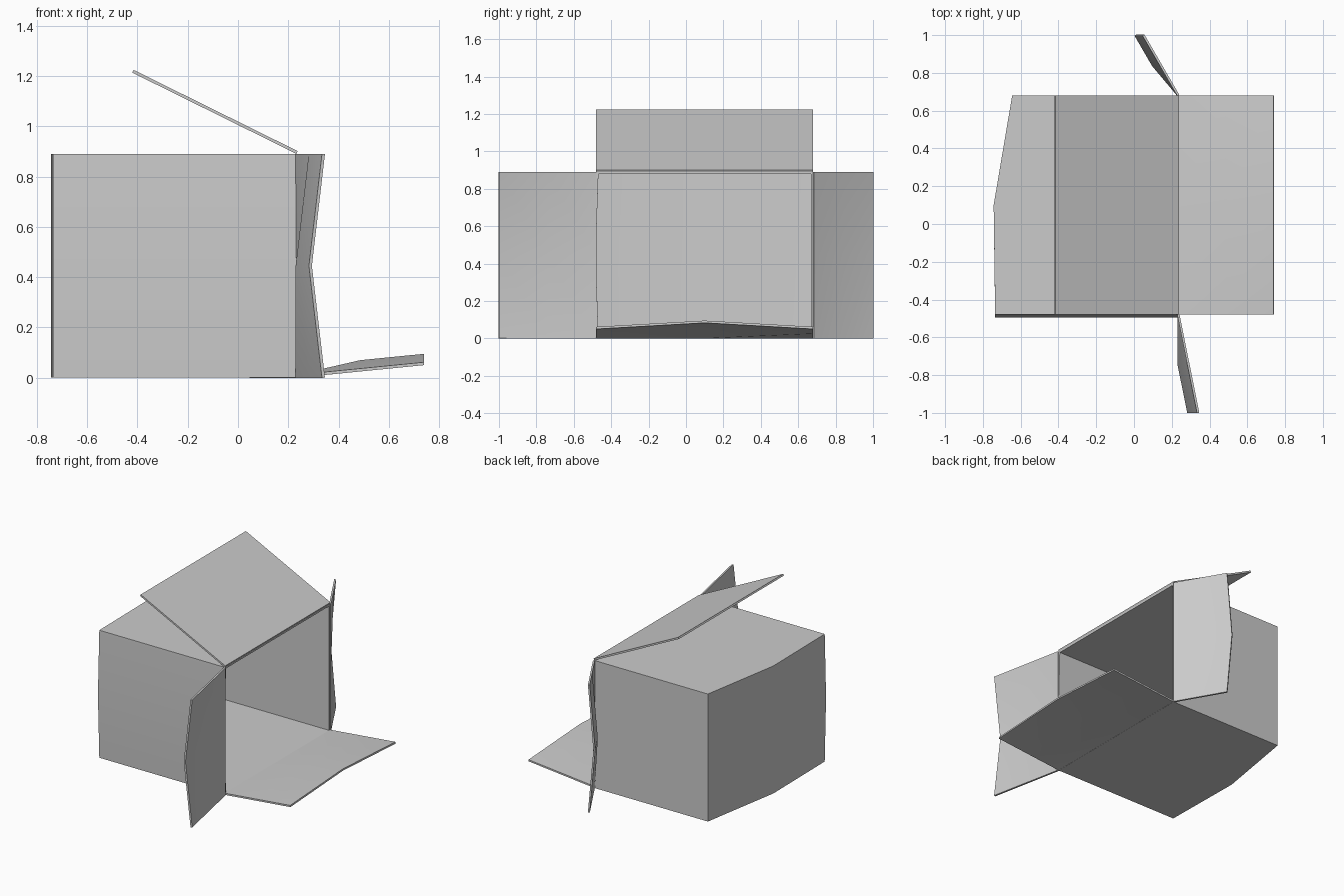
import bpy, bmesh
from mathutils import Vector

cube = bpy.data.objects.get("Cube")
if cube:
    bpy.data.objects.remove(cube)

card = bpy.data.materials.new("card_grey")
card.use_nodes = True
GREY = (0.6, 0.6, 0.6, 1)
card.diffuse_color = GREY
card.node_tree.nodes["Principled BSDF"].inputs["Base Color"].default_value = GREY

FRONT, BACK, RIM, TOP = -0.48, 0.68, 0.235, 0.89
THICK = 0.012


def finish(bm, name, offset):
    """Turn a sheet into card with thickness and soft bends."""
    mesh = bpy.data.meshes.new(name)
    bm.to_mesh(mesh)
    bm.free()
    obj = bpy.data.objects.new(name, mesh)
    bpy.context.collection.objects.link(obj)
    mesh.materials.append(card)
    mod = obj.modifiers.new("thickness", 'SOLIDIFY')
    mod.thickness = THICK
    mod.offset = offset
    mod.use_even_offset = True
    bpy.ops.object.select_all(action='DESELECT')
    obj.select_set(True)
    bpy.context.view_layer.objects.active = obj
    bpy.ops.object.modifier_apply(modifier=mod.name)
    bpy.ops.object.shade_smooth_by_angle()


def flap(name, start, end, reach, bend):
    """Sheet hinged on start-end, its middle pushed by bend away from the hinge."""
    start, end, reach, bend = map(Vector, (start, end, reach, bend))
    bm = bmesh.new()
    rows = []
    for out in (0, 0.5, 1):
        row = []
        for along in (0, 0.5, 1):
            p = start.lerp(end, along) + reach * out
            if out and along == 0.5:
                p += bend
            row.append(bm.verts.new(p))
        rows.append(row)
    for a, b in zip(rows, rows[1:]):
        for i in range(2):
            bm.faces.new((a[i], a[i + 1], b[i + 1], b[i]))
    finish(bm, name, 0)


# Box lying on its side, open at +x, with a bent closed end
outline = [(RIM, BACK), (-0.645, BACK), (-0.743, 0.1), (-0.735, FRONT), (RIM, FRONT)]
bm = bmesh.new()
loops = []
for z, bulge in ((0, 0), (TOP / 2, 0.015), (TOP, 0)):
    loops.append([bm.verts.new((x, y - (bulge if y == FRONT else 0), z))
                  for x, y in outline])
for low, high in zip(loops, loops[1:]):
    for i in range(len(outline) - 1):
        bm.faces.new((low[i], low[i + 1], high[i + 1], high[i]))
bm.faces.new(loops[0][::-1])
bm.faces.new(loops[-1])
bmesh.ops.recalc_face_normals(bm, faces=bm.faces)
top = max(bm.faces, key=lambda f: f.calc_center_median().z)
if top.normal.z < 0:
    bmesh.ops.reverse_faces(bm, faces=bm.faces)
finish(bm, "box_body", -1)

# Four flaps around the opening
HALF = THICK / 2
flap("top_flap", (RIM, FRONT, TOP + HALF), (RIM, BACK, TOP + HALF),
     (-0.653, 0, 0.323), (0, 0, 0))
flap("bottom_flap", (RIM, FRONT, HALF), (RIM, BACK, HALF),
     (0.505, 0, 0.05), (0, 0, 0.033))
flap("front_flap", (RIM, FRONT, 0), (RIM, FRONT, TOP),
     (0.105, -0.52, 0), (-0.052, 0, 0))
flap("back_flap", (RIM, BACK, 0), (RIM, BACK, TOP),
     (-0.185, 0.32, 0), (-0.042, 0, 0))
